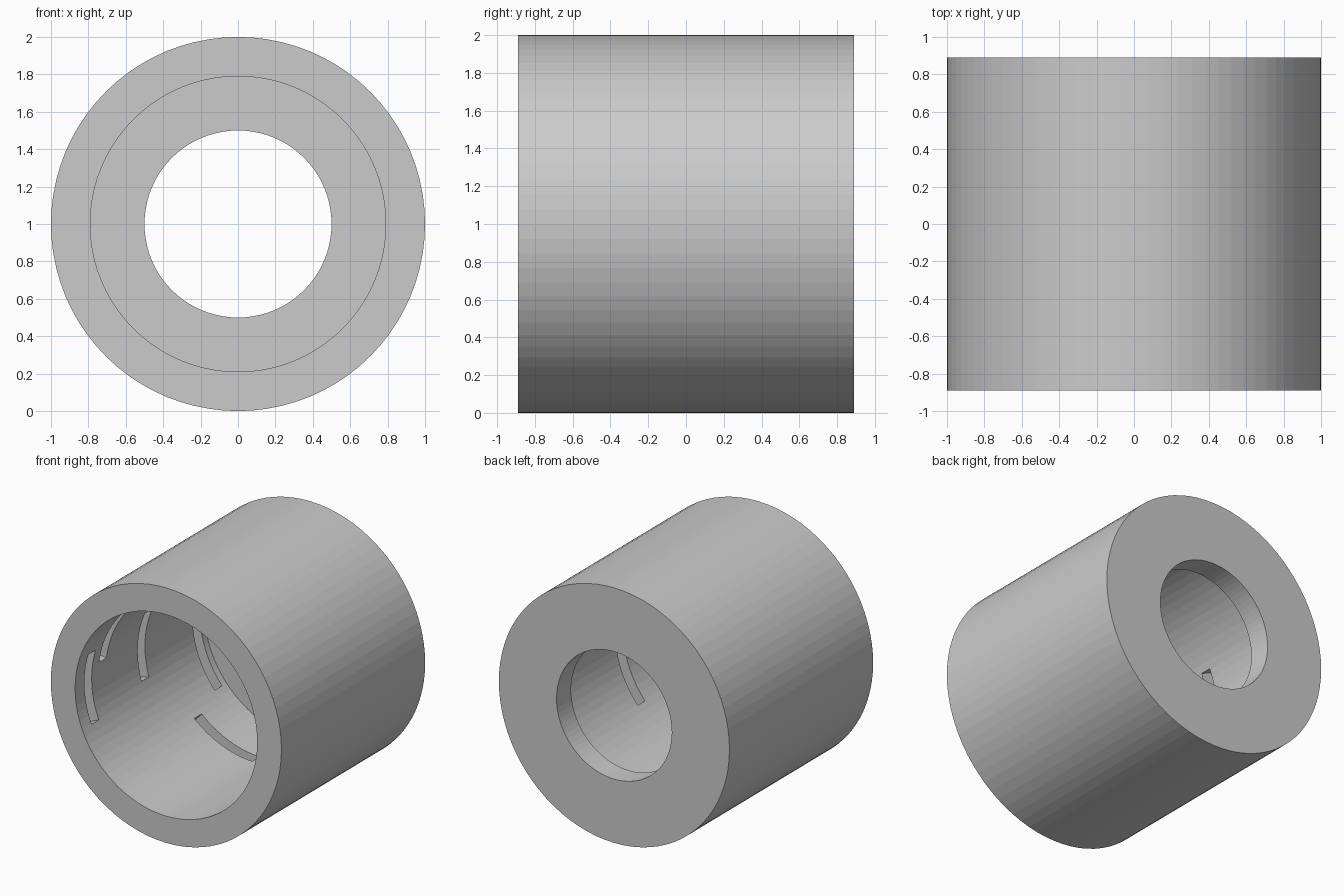
import bpy, bmesh, math

if "Cube" in bpy.data.objects:
    bpy.data.objects.remove(bpy.data.objects["Cube"])

SEG = 80
HALF = 0.89      # half length along y
CZ = 1.0         # axis height


def make_object(name, bm):
    bmesh.ops.recalc_face_normals(bm, faces=bm.faces)
    mesh = bpy.data.meshes.new(name)
    bm.to_mesh(mesh)
    bm.free()
    obj = bpy.data.objects.new(name, mesh)
    bpy.context.collection.objects.link(obj)
    return obj


def sweep(bm, profile, a0, a1, steps, closed):
    """Sweep a closed (radius, y) profile around the y axis."""
    count = steps if closed else steps + 1
    rings = []
    for i in range(count):
        a = a0 + (a1 - a0) * i / steps
        rings.append([bm.verts.new((r * math.cos(a), y, CZ + r * math.sin(a)))
                      for r, y in profile])
    n = len(profile)
    for i in range(steps):
        p, q = rings[i], rings[(i + 1) % count]
        for j in range(n):
            k = (j + 1) % n
            bm.faces.new((p[j], p[k], q[k], q[j]))
    if not closed:
        bm.faces.new(rings[0])
        bm.faces.new(rings[-1])


grey = bpy.data.materials.new("light grey")
grey.diffuse_color = (0.6, 0.6, 0.6, 1)
grey.use_nodes = True
grey.node_tree.nodes["Principled BSDF"].inputs["Base Color"].default_value = grey.diffuse_color

# Sleeve: wide bore from the front, narrower hole through the back wall
bm = bmesh.new()
sweep(bm, [(1.0, -HALF), (1.0, HALF), (0.5, HALF), (0.5, HALF - 0.18),
           (0.79, HALF - 0.18), (0.79, -HALF)], 0, 2 * math.pi, SEG, True)
sleeve = make_object("sleeve", bm)
sleeve.data.materials.append(grey)

# Arc slots in the bore wall: (depth from front, start angle); each spans 40 degrees
slots = [(0.16, 163), (0.335, 133), (0.59, -41), (0.82, 157),
         (0.99, 20), (1.15, 228), (1.32, 65), (1.50, 181)]
bm = bmesh.new()
for depth, start in slots:
    y = -HALF + depth
    w = 0.045
    sweep(bm, [(0.7, y - w), (0.7, y + w), (0.89, y + w), (0.89, y - w)],
          math.radians(start), math.radians(start + 40), 10, False)
cutter = make_object("slot_cutter", bm)
cutter.data.materials.append(grey)
cutter.hide_render = True

# Cut the slots, then drop the cutter
mod = sleeve.modifiers.new("slots", 'BOOLEAN')
mod.operation = 'DIFFERENCE'
mod.solver = 'EXACT'
mod.object = cutter
bpy.context.view_layer.objects.active = sleeve
sleeve.select_set(True)
bpy.ops.object.modifier_apply(modifier=mod.name)
bpy.data.objects.remove(cutter)
